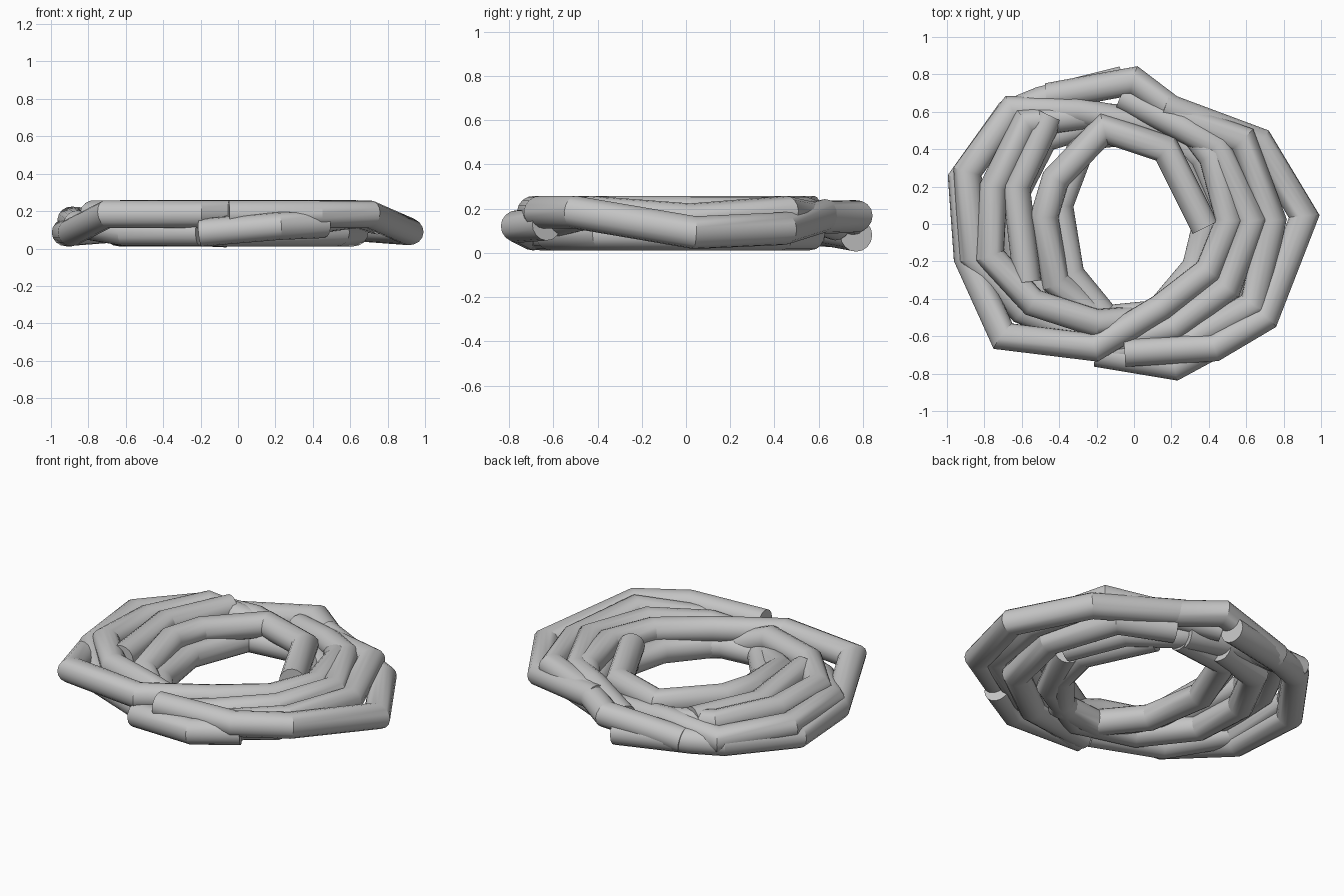
import bpy, bmesh, math
from mathutils import Vector

if "Cube" in bpy.data.objects:
    bpy.data.objects.remove(bpy.data.objects["Cube"])

R = 0.074      # hose radius
SIDES = 16

rubber = bpy.data.materials.new("grey_hose")
rubber.diffuse_color = (0.55, 0.55, 0.55, 1)
rubber.use_nodes = True
rubber.node_tree.nodes["Principled BSDF"].inputs["Base Color"].default_value = rubber.diffuse_color


def hose(name, path):
    """Sweep a round section along a path, with mitred bends and flat ends."""
    pts = [Vector(p) for p in path]
    dirs = [(b - a).normalized() for a, b in zip(pts, pts[1:])]
    side = dirs[0].cross(Vector((0, 0, 1))).normalized()
    up = side.cross(dirs[0])
    ring = []
    for i in range(SIDES):
        a = 2 * math.pi * i / SIDES
        ring.append(pts[0] + R * (math.cos(a) * side + math.sin(a) * up))
    bm = bmesh.new()
    prev = [bm.verts.new(v) for v in ring]
    bm.faces.new(prev)
    for k, d in enumerate(dirs):
        # project the ring along this length onto the mitre plane of the bend
        n = d + dirs[k + 1] if k + 1 < len(dirs) else d
        ring = [v + d * ((pts[k + 1] - v).dot(n) / d.dot(n)) for v in ring]
        cur = [bm.verts.new(v) for v in ring]
        for i in range(SIDES):
            j = (i + 1) % SIDES
            bm.faces.new((prev[i], prev[j], cur[j], cur[i]))
        prev = cur
    bm.faces.new(prev)
    bmesh.ops.recalc_face_normals(bm, faces=bm.faces)
    me = bpy.data.meshes.new(name)
    bm.to_mesh(me)
    bm.free()
    me.materials.append(rubber)
    ob = bpy.data.objects.new(name, me)
    bpy.context.collection.objects.link(ob)
    bpy.ops.object.select_all(action='DESELECT')
    ob.select_set(True)
    bpy.context.view_layer.objects.active = ob
    bpy.ops.object.shade_smooth_by_angle(angle=math.radians(25))


T, M, B = 0.184, 0.13, 0.086   # top, middle and bottom layer heights

# outermost loop on the right, ending at the front
hose("outer_right_coil", [(.16, .63, .17), (.67, .44, .11), (.91, .04, .092), (.70, -.50, T),
                          (.43, -.66, T), (-.05, -.69, T)])
# outermost loop on the left, crossing the front and winding inward
hose("outer_left_coil", [(-.06, .77, .08), (-.50, .66, .10), (-.67, .59, .105), (-.92, .24, B),
                         (-.89, -.18, B), (-.70, -.60, T), (-.21, -.66, T), (.14, -.45, T),
                         (.40, -.25, T), (.51, .02, T), (.42, .36, T), (.28, .54, M)])
# second loop on the left
hose("second_left_coil", [(.50, .02, B), (.36, .36, B), (.08, .53, .10), (-.30, .60, .15),
                          (-.65, .61, .13), (-.89, .28, .15), (-.86, -.17, M),
                          (-.60, -.46, B), (-.20, -.62, B)])
# back peak and the loop that runs down the right
hose("back_coil", [(-.46, .68, .10), (0, .765, .165), (.27, .56, .16), (.58, .45, T),
                   (.74, .02, .15), (.64, -.43, T), (.30, -.62, .14), (-.15, -.69, B)])
hose("right_lower_coil", [(.18, .56, B), (.48, .43, B), (.62, .02, B), (.53, -.38, B),
                          (.22, -.61, B), (-.20, -.66, B)])
# front peak
hose("front_coil", [(-.20, -.69, .085), (.22, -.76, .12), (.46, -.63, .13)])
# middle loops
hose("middle_right_coil", [(-.06, .68, M), (.25, .52, T), (.44, .42, T), (.63, .02, T),
                           (.50, -.34, T), (.22, -.55, .16), (-.18, -.66, B)])
hose("middle_left_coil", [(.10, .55, B), (-.25, .58, M), (-.58, .54, T), (-.75, .20, T),
                          (-.77, -.17, T), (-.54, -.42, T), (-.20, -.53, T), (.06, -.51, B)])
hose("short_left_coil", [(-.45, .58, T), (-.63, .20, T), (-.57, -.31, T)])
hose("lower_left_coil", [(-.15, .56, B), (-.48, .46, B), (-.64, .15, B), (-.62, -.18, B),
                         (-.40, -.46, B), (-.05, -.56, B), (.30, -.36, B), (.48, 0, B)])
# inner loops
hose("inner_coil", [(.38, -.02, T), (.17, .40, T), (-.16, .51, T), (-.42, .24, T),
                    (-.48, .04, T), (-.42, -.31, .14), (-.18, -.51, B), (.12, -.48, B),
                    (.33, -.23, B), (.39, .02, B), (.20, .42, B)])
hose("inner_lower_coil", [(.10, .51, B), (-.26, .47, B), (-.40, .10, B), (-.34, -.27, B),
                          (-.16, -.49, B)])
